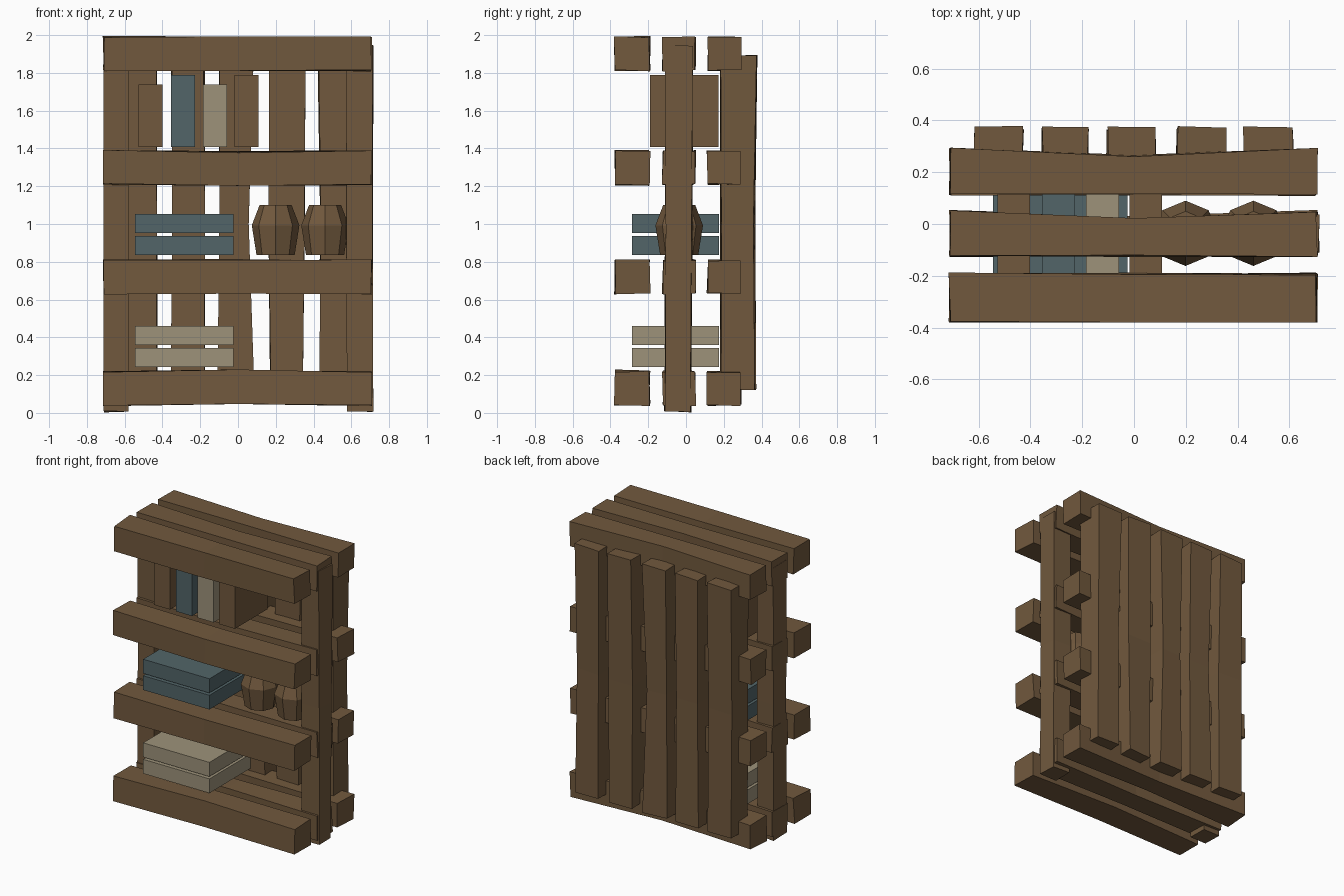
import bpy, bmesh, math, random
from mathutils import Vector

if "Cube" in bpy.data.objects:
    bpy.data.objects.remove(bpy.data.objects["Cube"])

random.seed(4)


def material(name, rgb):
    m = bpy.data.materials.new(name)
    m.diffuse_color = (*rgb, 1)
    m.use_nodes = True
    m.node_tree.nodes["Principled BSDF"].inputs["Base Color"].default_value = m.diffuse_color
    return m


WOOD = material("brown wood", (0.165, 0.099, 0.047))
BLUE = material("slate blue", (0.084, 0.130, 0.140))
CREAM = material("dusty cream", (0.340, 0.290, 0.195))


def finish(name, bm, mat):
    bmesh.ops.recalc_face_normals(bm, faces=bm.faces)
    me = bpy.data.meshes.new(name)
    bm.to_mesh(me)
    bm.free()
    me.materials.append(mat)
    bpy.context.collection.objects.link(bpy.data.objects.new(name, me))


def loft(name, rings, mat):
    """Skin a stack of equal-sized rings of points and cap both ends."""
    bm = bmesh.new()
    vs = [[bm.verts.new(p) for p in r] for r in rings]
    n = len(vs[0])
    for a, b in zip(vs, vs[1:]):
        for i in range(n):
            j = (i + 1) % n
            bm.faces.new((a[i], a[j], b[j], b[i]))
    bm.faces.new(vs[0])
    bm.faces.new(vs[-1])
    finish(name, bm, mat)


def beam(name, axis, sections, jitter=0.005):
    """Rough-hewn timber: sections are (along, a0, a1, b0, b1)."""
    rings = []
    for t, a0, a1, b0, b1 in sections:
        ring = []
        for a, b in ((a0, b0), (a1, b0), (a1, b1), (a0, b1)):
            s, u, v = [random.uniform(-jitter, jitter) for _ in range(3)]
            ring.append((t + s, a + u, b + v) if axis == "x" else (a + u, b + v, t + s))
        rings.append(ring)
    loft(name, rings, WOOD)


def box(name, x0, x1, y0, y1, z0, z1, mat):
    loft(name, [[(x0, y0, z), (x1, y0, z), (x1, y1, z), (x0, y1, z)] for z in (z0, z1)], mat)


# Shelf planks: four levels of three, bent slightly at the middle
levels = [(0.04, 0.010), (0.632, 0.004), (1.21, -0.004), (1.812, 0.002)]
rows = [("front", -0.377, -0.192, 0.0), ("middle", -0.124, 0.050, 0.025), ("back", 0.113, 0.290, 0.025)]
for li, (z, dz) in enumerate(levels):
    for row, y0, y1, narrow in rows:
        beam(f"{row}_shelf_plank_{li + 1}", "x", [
            (-0.712, y0, y1, z, z + 0.178),
            (0.0, y0, y1 - narrow, z + dz, z + dz + 0.176),
            (0.706, y0, y1, z, z + 0.177)])

# Side posts
for side, x0, x1 in (("left", -0.710, -0.580), ("right", 0.574, 0.714)):
    beam(f"{side}_post", "z", [
        (0.006, x0, x1, -0.112, 0.027),
        (0.97, x0, x1, -0.108, 0.033),
        (1.945, x0, x1, -0.110, 0.035)], 0.004)

# Back slats: x spans at bottom, middle and top
slats = [((-0.615, -0.43), (-0.615, -0.425), (-0.62, -0.43)),
         ((-0.360, -0.175), (-0.345, -0.175), (-0.353, -0.18)),
         ((-0.105, 0.088), (-0.100, 0.052), (-0.100, 0.085)),
         ((0.170, 0.345), (0.160, 0.350), (0.165, 0.358)),
         ((0.430, 0.615), (0.435, 0.610), (0.425, 0.617))]
for i, spans in enumerate(slats):
    beam(f"back_slat_{i + 1}", "z", [
        (z, x0, x1, 0.183, y1)
        for (x0, x1), z, y1 in zip(spans, (0.125, 1.0, 1.89), (0.368, 0.362, 0.374))])

# Upright books on the third shelf
for i, (x, top, mat) in enumerate([(-0.528, 1.738, WOOD), (-0.355, 1.79, BLUE),
                                   (-0.185, 1.738, CREAM), (-0.018, 1.79, WOOD)]):
    box(f"upright_book_{i + 1}", x, x + 0.127, -0.19, 0.173, 1.408, top, mat)

# Flat stacked boxes
for tint, z, mat in (("cream", 0.243, CREAM), ("blue", 0.836, BLUE)):
    for k in range(2):
        zz = z + k * 0.117
        box(f"{tint}_stacked_box_{k + 1}", -0.545, -0.025, -0.285, 0.175, zz, zz + 0.101, mat)

# Eight-sided jars
for i, x in enumerate((0.199, 0.461)):
    loft(f"jar_{i + 1}", [
        [(x + r * math.cos(k * math.tau / 8), -0.036 + r * math.sin(k * math.tau / 8), z) for k in range(8)]
        for z, r in ((0.836, 0.101), (0.993, 0.126), (1.10, 0.085))], WOOD)
